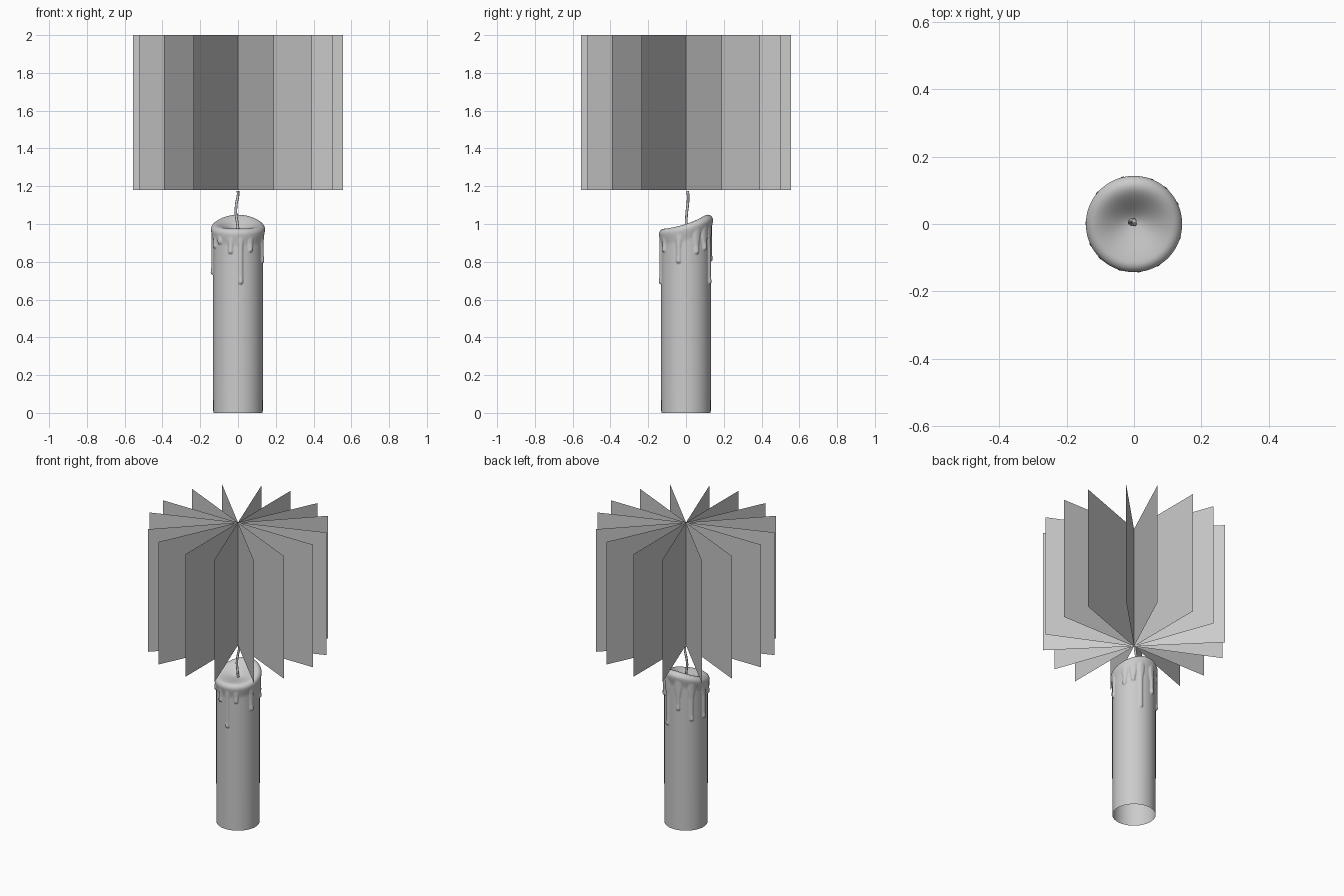
import bpy, bmesh
from math import sin, cos, radians, pi, hypot, sqrt, remainder

if "Cube" in bpy.data.objects:
    bpy.data.objects.remove(bpy.data.objects["Cube"])

SEG = 192
BODY_R = 0.132
# wax drips: (angle in degrees from +x, height of the tip)
DRIPS = [(-155, 0.87), (-135, 0.89), (-107, 0.84), (-84, 0.68), (-60, 0.85), (-17, 0.79),
         (25, 0.84), (48, 0.86), (68, 0.68), (104, 0.80), (140, 0.73), (179, 0.73)]


def smooth(t):
    t = min(1, max(0, t))
    return t * t * (3 - 2 * t)


def new_object(name, bm):
    mesh = bpy.data.meshes.new(name)
    bm.to_mesh(mesh)
    bm.free()
    obj = bpy.data.objects.new(name, mesh)
    bpy.context.collection.objects.link(obj)
    return obj


def rim_height(a):
    # slanted rim, high at the back and low at the front
    return 1.0 + 0.037 * sin(a) + 0.012 * sin(a) ** 2


def wax_bulge(a, z):
    # melted collar under the rim, plus round-ended drips
    bulge = 0.011 * smooth((z - rim_height(a) + 0.095) / 0.07)
    for deg, tip in DRIPS:
        w = 0.013 + 0.012 * smooth((z - 0.87) / 0.09)
        d = remainder(a - radians(deg), 2 * pi) * BODY_R
        q = hypot(d, max(0, tip + w - z)) / w
        if q < 1:
            depth = 0.009 + 0.004 * max(0, 1 - abs(z - tip - w) / 0.03)
            bulge = max(bulge, depth * sqrt(1 - q * q))
    return bulge


def candle_column(a):
    # profile from the open base, over the lip and down into the bowl
    h, lip, floor = rim_height(a), 0.028, 0.965
    pts = [(BODY_R - 0.001, 0), (BODY_R, 0.3), (BODY_R, 0.6)]
    for i in range(1, 61):
        z = 0.64 + (h - lip - 0.64) * i / 60
        pts.append((BODY_R + wax_bulge(a, z), z))
    outer = pts[-1][0]
    for i in range(1, 9):
        t = i / 8 * pi / 2
        pts.append((outer - lip + lip * cos(t), h - lip + lip * sin(t)))
    inner = outer - lip
    for i in range(1, 16):
        r = 1 - i / 16
        pts.append((inner * r, floor + (h - floor) * smooth(r)))
    return pts


# candle body
bm = bmesh.new()
cols = []
for s in range(SEG):
    a = 2 * pi * s / SEG
    cols.append([bm.verts.new((r * cos(a), r * sin(a), z)) for r, z in candle_column(a)])
centre = bm.verts.new((0, 0, 0.965))
for s in range(SEG):
    c, n = cols[s], cols[(s + 1) % SEG]
    for i in range(len(c) - 1):
        bm.faces.new((c[i], n[i], n[i + 1], c[i + 1]))
    bm.faces.new((c[-1], n[-1], centre))
for f in bm.faces:
    f.smooth = True
new_object("candle_body", bm)

# wick
curve = bpy.data.curves.new("wick", "CURVE")
curve.dimensions = "3D"
curve.bevel_depth = 0.007
curve.bevel_resolution = 2
curve.use_fill_caps = True
path = [(0.003, 0, 0.95), (-0.003, 0.001, 1.0), (-0.011, 0.004, 1.06),
        (-0.008, 0.010, 1.11), (0, 0.011, 1.15), (0, 0.009, 1.175)]
spline = curve.splines.new("BEZIER")
spline.bezier_points.add(len(path) - 1)
for p, co in zip(spline.bezier_points, path):
    p.co = co
    p.handle_left_type = p.handle_right_type = "AUTO"
bpy.context.collection.objects.link(bpy.data.objects.new("wick", curve))

# flame: flat cards crossing on the candle axis
bm = bmesh.new()
for deg in (0, 20, 45, 65, 90, 110, 135, 155):
    x, y = 0.555 * cos(radians(deg)), 0.555 * sin(radians(deg))
    bm.faces.new([bm.verts.new(v) for v in
                  ((-x, -y, 1.18), (x, y, 1.18), (x, y, 2), (-x, -y, 2))])
new_object("flame_cards", bm)
